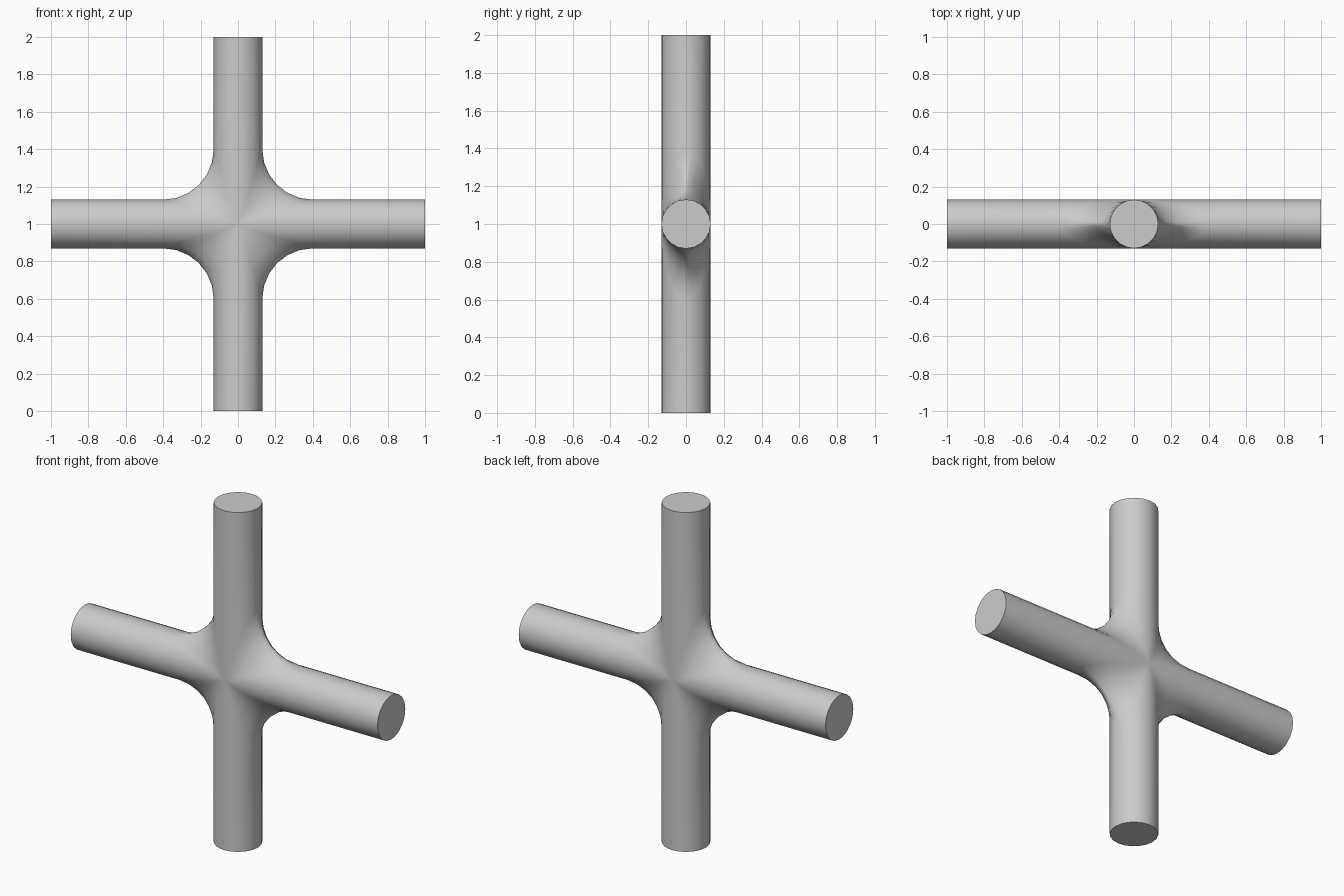
import bpy, bmesh
from math import sin, cos, pi
from mathutils import Matrix, Vector

cube = bpy.data.objects.get("Cube")
if cube:
    bpy.data.objects.remove(cube, do_unlink=True)

PIPE = 0.13        # pipe radius
FILLET = 0.27      # radius of the rounded inner corners
REACH = 1.0        # arm length from the centre
HALF_SIDES = 10    # facets around half a pipe
ARC_STEPS = 6      # facets along each rounded corner

grey = bpy.data.materials.new("light grey")
grey.use_nodes = True
colour = (0.6, 0.6, 0.6, 1)
grey.diffuse_color = colour
grey.node_tree.nodes["Principled BSDF"].inputs["Base Color"].default_value = colour


def corner_line(a):
    """Line from the upright arm's end, round the corner, to the side arm's end."""
    s, c = sin(a), cos(a)
    centre = (PIPE + FILLET) * Vector((s, c, s))
    upright, side = Vector((-s, -c, 0)), Vector((0, -c, -s))
    line = [Vector((PIPE * s, PIPE * c, REACH))]
    for i in range(ARC_STEPS + 1):
        t = i / ARC_STEPS
        angle = upright.angle(side)
        if angle < 1e-4:
            n = upright
        else:
            n = (upright * sin((1 - t) * angle) + side * sin(t * angle)) / sin(angle)
        line.append(centre + FILLET * n)
    line.append(Vector((REACH, PIPE * c, PIPE * s)))
    return line


# One quarter of the cross, turned four times about the centre
bm = bmesh.new()
lines = [corner_line(pi * i / HALF_SIDES) for i in range(HALF_SIDES + 1)]
for k in range(4):
    turn = Matrix.Translation((0, 0, REACH)) @ Matrix.Rotation(k * pi / 2, 4, 'Y')
    grid = [[bm.verts.new(turn @ p) for p in line] for line in lines]
    for a, b in zip(grid, grid[1:]):
        for j in range(len(a) - 1):
            bm.faces.new((a[j], a[j + 1], b[j + 1], b[j]))

# Weld the quarters, then close the four arm ends
bmesh.ops.remove_doubles(bm, verts=bm.verts[:], dist=0.0005)
bmesh.ops.holes_fill(bm, edges=[e for e in bm.edges if e.is_boundary], sides=0)
bmesh.ops.recalc_face_normals(bm, faces=bm.faces[:])

mesh = bpy.data.meshes.new("cross_pipe")
bm.to_mesh(mesh)
bm.free()
mesh.materials.append(grey)
cross = bpy.data.objects.new("cross_pipe", mesh)
bpy.context.collection.objects.link(cross)

bpy.ops.object.select_all(action='DESELECT')
cross.select_set(True)
bpy.context.view_layer.objects.active = cross
bpy.ops.object.shade_smooth_by_angle(angle=pi / 5)
